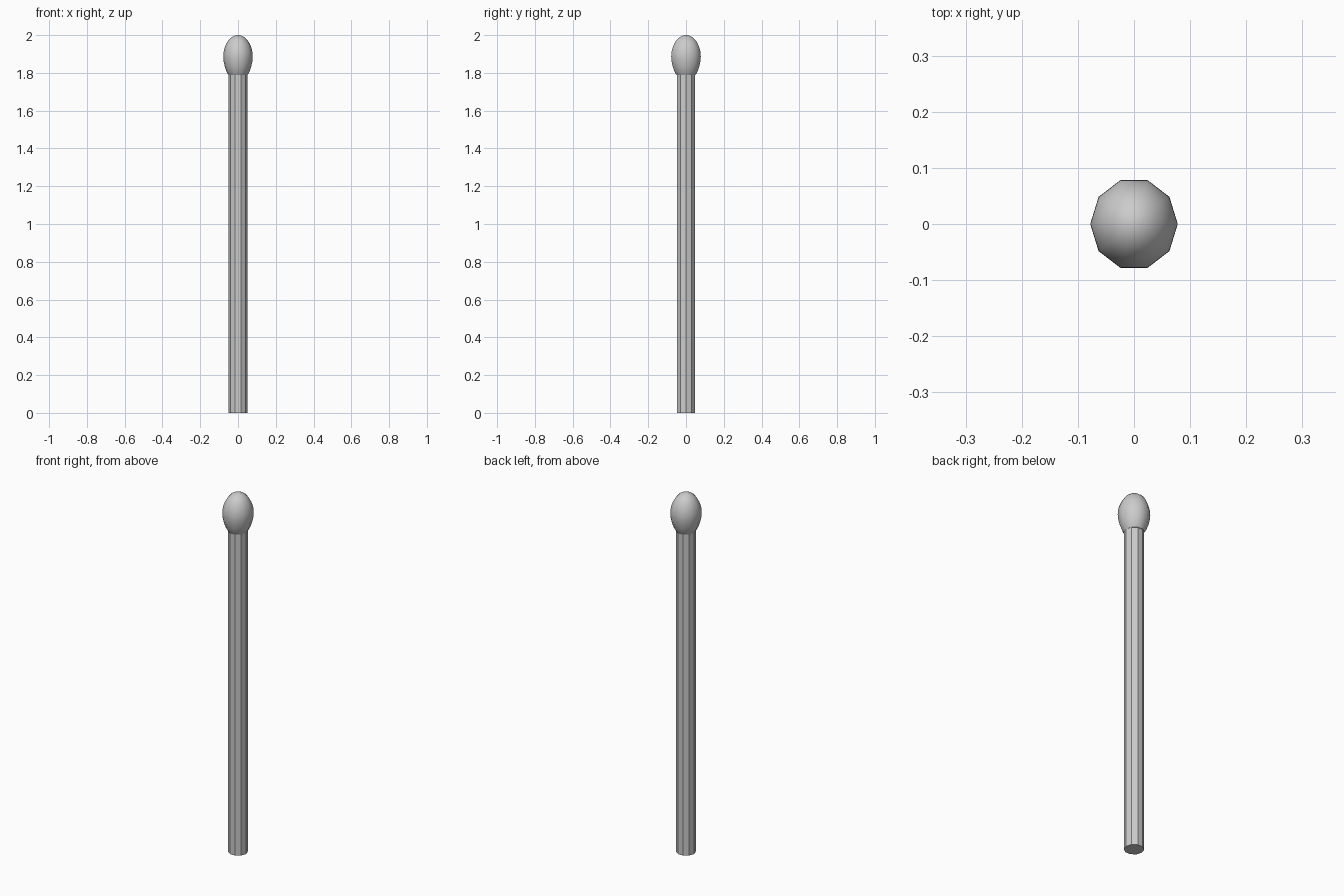
import bpy, bmesh, math

if "Cube" in bpy.data.objects:
    bpy.data.objects.remove(bpy.data.objects["Cube"])

SIDES = 10


def lathe(name, profile, sy=1.0, smooth_angle=None):
    """Spin (radius, z) points into a closed ten-sided solid."""
    bm = bmesh.new()
    rings = []
    for r, z in profile:
        if r == 0:
            rings.append([bm.verts.new((0, 0, z))] * SIDES)
        else:
            rings.append([bm.verts.new((r * math.cos(2 * math.pi * i / SIDES),
                                        r * sy * math.sin(2 * math.pi * i / SIDES), z))
                          for i in range(SIDES)])
    for a, b in zip(rings, rings[1:]):
        for i in range(SIDES):
            j = (i + 1) % SIDES
            bm.faces.new(list(dict.fromkeys((a[i], a[j], b[j], b[i]))))
    bm.faces.new(rings[0][::-1])
    if profile[-1][0] > 0:
        bm.faces.new(rings[-1])
    bmesh.ops.recalc_face_normals(bm, faces=bm.faces)
    mesh = bpy.data.meshes.new(name)
    bm.to_mesh(mesh)
    bm.free()
    obj = bpy.data.objects.new(name, mesh)
    bpy.context.collection.objects.link(obj)
    if smooth_angle:
        bpy.ops.object.select_all(action='DESELECT')
        obj.select_set(True)
        bpy.context.view_layer.objects.active = obj
        bpy.ops.object.shade_smooth_by_angle(angle=math.radians(smooth_angle))
    return obj


# Match stick
lathe("stick", [(0.05, 0.0), (0.05, 1.80)])

# Egg-shaped match head, blunt where it meets the stick
RINGS = 12
head = [(0.050, 1.788), (0.060, 1.805), (0.069, 1.83), (0.076, 1.86)]
for k in range(RINGS):
    t = math.pi / 2 * k / RINGS
    head.append((0.078 * math.cos(t), 1.885 + 0.115 * math.sin(t)))
head.append((0, 2.0))
lathe("match_head", head, sy=1.055, smooth_angle=40)
